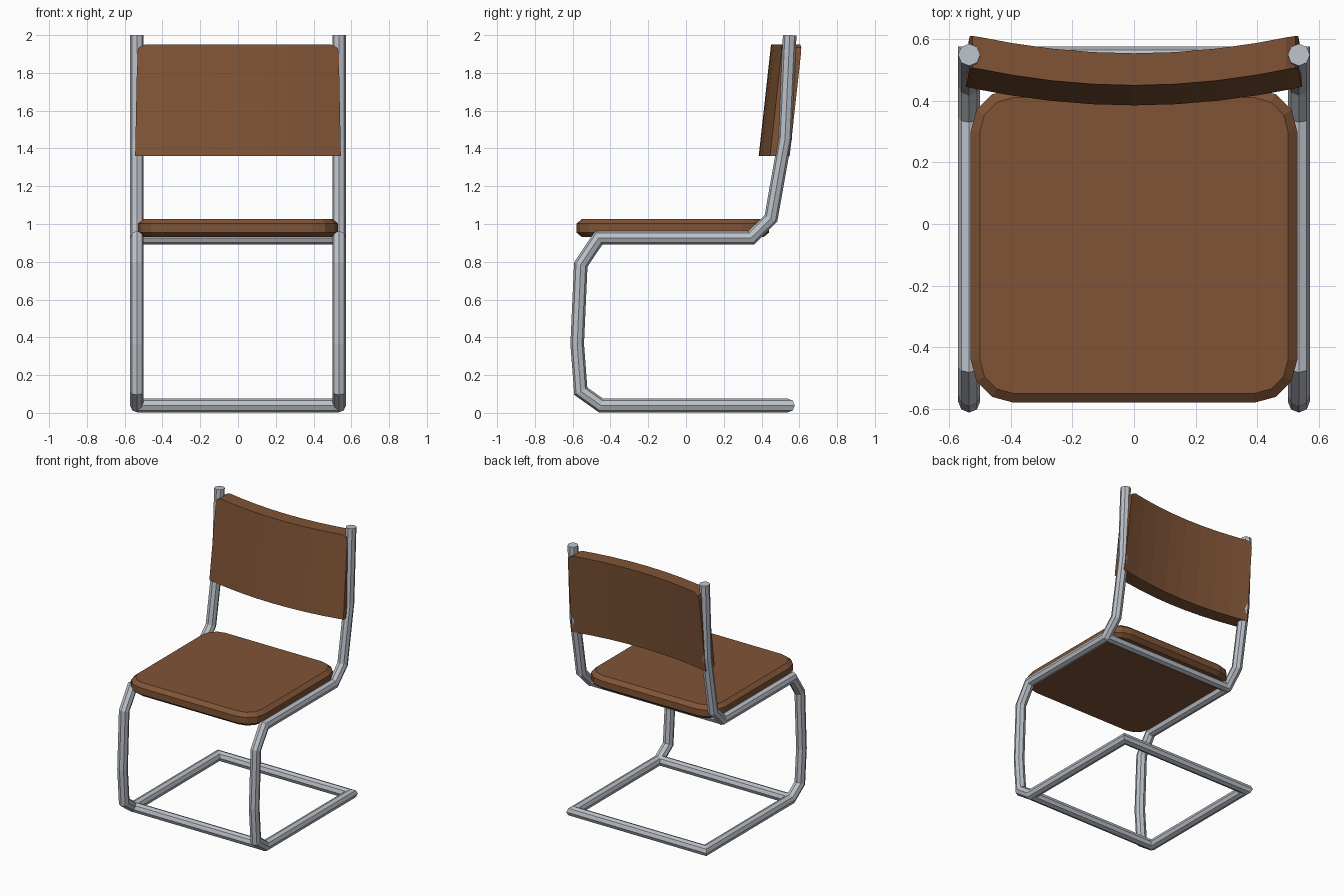
import bpy, bmesh, math
from mathutils import Vector

if "Cube" in bpy.data.objects:
    bpy.data.objects.remove(bpy.data.objects["Cube"])


def material(name, color):
    m = bpy.data.materials.new(name)
    m.diffuse_color = (*color, 1)
    m.use_nodes = True
    m.node_tree.nodes["Principled BSDF"].inputs["Base Color"].default_value = m.diffuse_color
    return m


METAL = material("brushed_steel", (0.50, 0.53, 0.58))
BROWN = material("brown_leather", (0.215, 0.088, 0.037))
R = 0.036  # tube radius


def finish(name, bm, mat):
    bmesh.ops.recalc_face_normals(bm, faces=bm.faces[:])
    me = bpy.data.meshes.new(name)
    bm.to_mesh(me)
    bm.free()
    me.materials.append(mat)
    ob = bpy.data.objects.new(name, me)
    bpy.context.collection.objects.link(ob)
    return ob


def loft(bm, rings):
    """Join closed rings of points with quads and cap both ends."""
    vs = [[bm.verts.new(p) for p in ring] for ring in rings]
    n = len(vs[0])
    for a, b in zip(vs, vs[1:]):
        for i in range(n):
            bm.faces.new((a[i], a[(i + 1) % n], b[(i + 1) % n], b[i]))
    bm.faces.new(vs[0])
    bm.faces.new(vs[-1])


def tube(name, points, sides=8):
    """Sweep a polygon along a path with exact mitred bends."""
    pts = [Vector(p) for p in points]
    dirs = [(b - a).normalized() for a, b in zip(pts, pts[1:])]
    side = Vector((1, 0, 0)) if abs(dirs[0].x) < 0.5 else Vector((0, 1, 0))
    up = dirs[0].cross(side)
    angles = [2 * math.pi * k / sides for k in range(sides)]
    ring = [pts[0] + R * (side * math.cos(a) + up * math.sin(a)) for a in angles]
    rings = [ring]
    for i in range(1, len(pts)):
        d = dirs[i - 1]
        normal = d + dirs[i] if i < len(dirs) else d
        ring = [p + d * ((pts[i] - p).dot(normal) / d.dot(normal)) for p in ring]
        rings.append(ring)
    bm = bmesh.new()
    loft(bm, rings)
    return finish(name, bm, METAL)


# Continuous bent frame: down one side, around the base, up the other
X = 0.535
side_path = [(0.549, 2.0), (0.524, 1.45), (0.45, 1.03), (0.345, 0.927),
             (-0.462, 0.927), (-0.557, 0.785), (-0.576, 0.365),
             (-0.557, 0.115), (-0.45, 0.039), (0.54, 0.039)]
left = [(-X, y, z) for y, z in side_path]
right = [(X, y, z) for y, z in reversed(side_path)]
tube("tube_frame", left + right)

# Cross bars
tube("base_front_bar", [(-X, -0.45, 0.039), (X, -0.45, 0.039)])
tube("seat_rear_bar", [(-X, 0.345, 0.927), (X, 0.345, 0.927)])


# Seat cushion: rounded rectangle with chamfered rims
def rounded_rect(inset, z, hx=0.53, hy=0.51, cy=-0.07, r=0.14, seg=3):
    ring = []
    for q in range(4):
        sx, sy = ((1, 1), (-1, 1), (-1, -1), (1, -1))[q]
        for k in range(seg + 1):
            a = math.pi / 2 * (q + k / seg)
            ring.append((sx * (hx - r) + (r - inset) * math.cos(a),
                         cy + sy * (hy - r) + (r - inset) * math.sin(a), z))
    return ring


bm = bmesh.new()
loft(bm, [rounded_rect(0.03, 0.93), rounded_rect(0, 0.955),
          rounded_rect(0, 1.002), rounded_rect(0.03, 1.027)])
finish("seat", bm, BROWN)

# Backrest: curved, tilted panel with rounded upper corners
Z0, Z1, THICK = 1.36, 1.95, 0.104
half = [(0.538, 1.905), (0.529, 1.935), (0.498, Z1), (0.40, Z1), (0.27, Z1), (0.135, Z1)]
columns = [(-x, z) for x, z in half] + [(0, Z1)] + half[::-1]


def back_point(x, z, depth):
    t = (z - Z0) / (Z1 - Z0)
    y = 0.385 + 0.06 * (x / 0.538) ** 2 + 0.065 * t + depth
    return (x * (1.012 - 0.022 * t), y, z)


bm = bmesh.new()
loft(bm, [[back_point(x, Z0, 0), back_point(x, Z0, THICK),
           back_point(x, zt, THICK), back_point(x, zt, 0)] for x, zt in columns])
finish("backrest", bm, BROWN)
